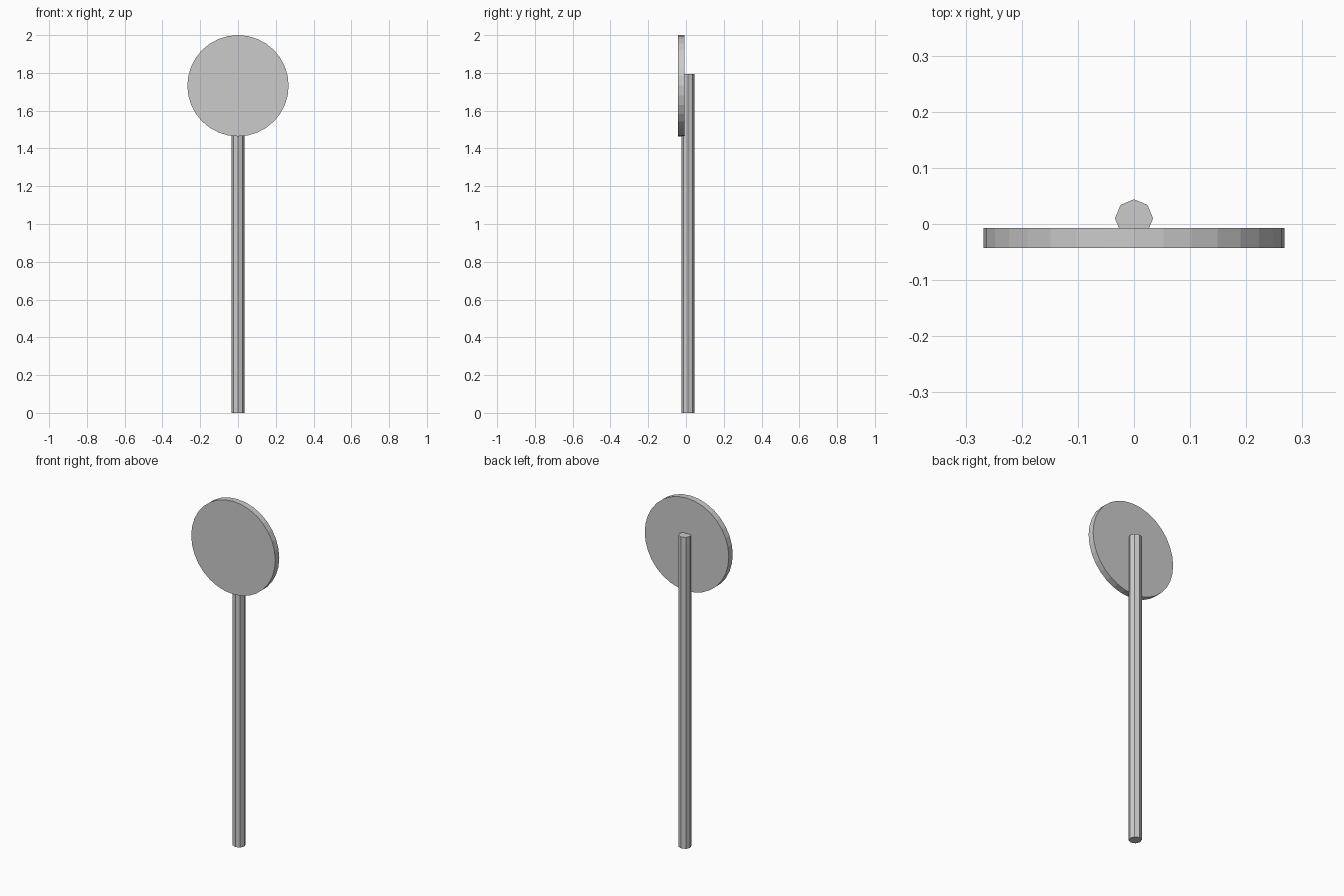
import bpy
from math import pi

if "Cube" in bpy.data.objects:
    bpy.data.objects.remove(bpy.data.objects["Cube"])


def cylinder(name, sides, radius, depth, location, rotation=(0, 0, 0)):
    bpy.ops.mesh.primitive_cylinder_add(
        vertices=sides, radius=radius, depth=depth,
        location=location, rotation=rotation)
    obj = bpy.context.object
    obj.name = name
    return obj


# Eight-sided post, its front edge sunk into the sign plate
POST_H = 1.795
cylinder("post", 8, 0.034, POST_H, (0, 0.010, POST_H / 2))

# Round sign plate facing the front, top edge at z = 2
PLATE_R = 0.268
cylinder("sign_plate", 32, PLATE_R, 0.036, (0, -0.025, 2 - PLATE_R), (pi / 2, 0, 0))
